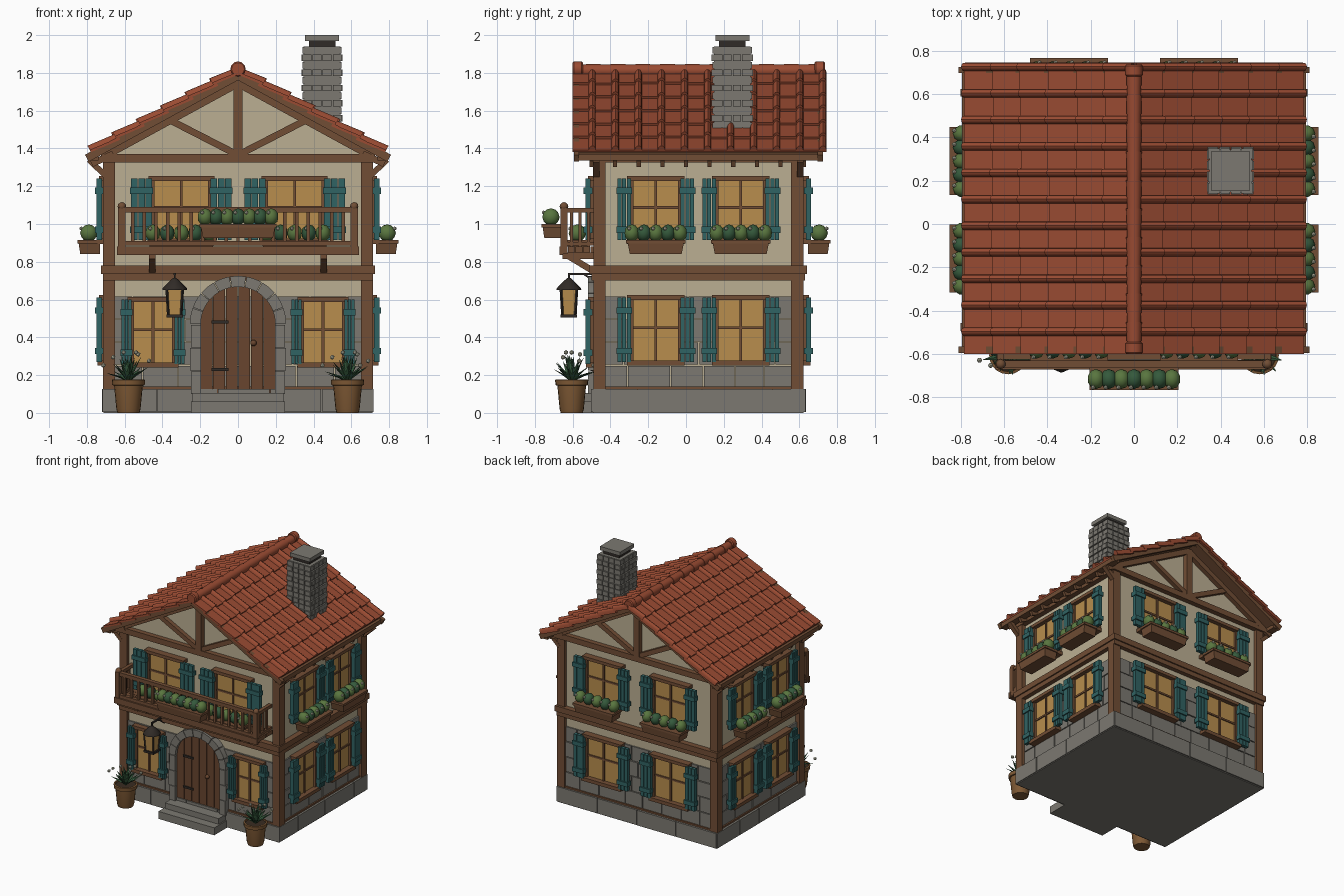
import bpy, bmesh, random
from math import sin, cos, pi, sqrt, atan2, radians
from mathutils import Matrix, Vector

if "Cube" in bpy.data.objects:
    bpy.data.objects.remove(bpy.data.objects["Cube"])

random.seed(4)
COL = dict(plaster=(.50, .43, .29), stone=(.20, .19, .165), wood=(.165, .075, .035), door=(.14, .06, .028),
           tile=(.32, .07, .032), teal=(.03, .125, .125), glass=(.48, .27, .075), iron=(.03, .024, .02),
           leaf=(.10, .18, .05), fern=(.035, .10, .045), bud=(.55, .55, .42), clay=(.21, .10, .035), soil=(.04, .025, .015))
MATS = {}
for k, c in COL.items():
    MATS[k] = bpy.data.materials.new(k)
    MATS[k].diffuse_color = (*c, 1)
PARTS = {}
I = Matrix()


def part(name, mat):
    return PARTS.setdefault(name, (bmesh.new(), mat))[0]


def loft(name, mat, M, rings):
    bm = part(name, mat)
    vs = [[bm.verts.new(M @ Vector(p)) for p in r] for r in rings]
    n = len(vs[0])
    for a, b in zip(vs, vs[1:]):
        for i in range(n):
            bm.faces.new((a[i], a[(i + 1) % n], b[(i + 1) % n], b[i]))
    bm.faces.new(vs[0][::-1])
    bm.faces.new(vs[-1])


def box(name, mat, M, x0, x1, y0, y1, z0, z1):
    loft(name, mat, M, [[(x0, y0, z), (x1, y0, z), (x1, y1, z), (x0, y1, z)] for z in (z0, z1)])


def prism(name, mat, M, pts, y0, y1):
    loft(name, mat, M, [[(x, y, z) for x, z in pts] for y in (y0, y1)])


def lathe(name, mat, M, prof, n=16):
    loft(name, mat, M, [[(r * cos(2 * pi * i / n), r * sin(2 * pi * i / n), z) for i in range(n)] for r, z in prof])


def beam(name, mat, M, p, q, w, t):
    p, q = Vector(p), Vector(q)
    R = Matrix.Translation(p) @ (q - p).to_track_quat('X', 'Z').to_matrix().to_4x4()
    box(name, mat, M @ R, 0, (q - p).length, -w / 2, w / 2, -t / 2, t / 2)


def ball(name, mat, M, p, r, sub=2, sc=(1, 1, 1)):
    bmesh.ops.create_icosphere(part(name, mat), subdivisions=sub, radius=r,
                               matrix=M @ Matrix.Translation(p) @ Matrix.Diagonal((*sc, 1)))


# Facade frames: local x runs along the wall, -y points outwards, wall face at y = 0
CY = .065
def facade(k):
    return Matrix.Translation((0, CY, 0)) @ Matrix.Rotation(k * pi / 2, 4, 'Z') @ Matrix.Translation((0, -(.53, .68)[k % 2], 0))
F = [facade(k) for k in range(4)]
HW = (.68, .53)


def stones(name, M, hw, z0, z1, rows, width, out):
    h = (z1 - z0) / rows
    for r in range(rows):
        x = -hw
        while x < hw - .02:
            w = width * random.uniform(.75, 1.25) * (.6 if x == -hw and r % 2 else 1)
            e = hw if hw - x - w < width * .4 else x + w
            box(name, 'stone', M, x + .003, e - .003, -out * random.uniform(.8, 1.1), .01, z0 + r * h + .003, z0 + (r + 1) * h - .003)
            x = e


def flower_box(M, u, hw, y0, y1, z0, z1, n):
    loft('flower_boxes', 'wood', M, [[(u - a, y0 + b, z), (u + a, y0 + b, z), (u + a, y1, z), (u - a, y1, z)]
                                     for a, b, z in ((hw - .02, .015, z0), (hw - .008, 0.006, z1 - .015))])
    box('flower_box_rims', 'wood', M, u - hw, u + hw, y0, y1, z1 - .018, z1)
    for i in range(n):
        x = u + (hw - .03) * (2 * i / (n - 1) - 1)
        nm, mt = (('light_shrubs', 'leaf'), ('dark_shrubs', 'fern'))[i % 2]
        ym = (y0 + y1) / 2
        ball(nm, mt, M, (x, ym, z1 + .037), .042, 2, (.95, 1.1, 1.1))
        for d in (-.014, .016):
            ball('shrub_buds', 'bud', M, (x + d, ym - .025 + d, z1 + .075 - abs(d)), .011, 1)


def window(M, u, z0, z1, w, sw, boxed):
    box('window_glass', 'glass', M, u - w, u + w, -.022, 0, z0, z1)
    for s in (-1, 1):
        a, b = sorted((u + s * (w - .004), u + s * (w + .02)))
        box('window_frames', 'wood', M, a, b, -.04, 0, z0, z1)
        # plank shutters with two battens
        x0 = u + s * (w + .008) if s > 0 else u - w - .008 - sw
        for i in range(3):
            box('shutters', 'teal', M, x0 + i * sw / 3 + .002, x0 + (i + 1) * sw / 3 - .002, -.068, -.04, z0, z1)
        for f in (.17, .8):
            z = z0 + f * (z1 - z0)
            box('shutter_battens', 'teal', M, x0 - .004, x0 + sw + .004, -.078, -.03, z - .017, z + .017)
    box('window_lintels', 'wood', M, u - w - .03, u + w + .03, -.055, 0, z1 - .012, z1 + .013)
    box('window_sills', 'wood', M, u - w - .03, u + w + .03, -.065, 0, z0 - .02, z0 + .008)
    box('window_bars', 'wood', M, u - .007, u + .007, -.032, 0, z0, z1)
    zm = z0 + .53 * (z1 - z0)
    box('window_bars', 'wood', M, u - w, u + w, -.03, 0, zm - .007, zm + .007)
    if boxed:
        flower_box(M, u, w + .035, -.17, -.05, z0 - .075, z0, 5)


# Walls, stone courses, plinth, beams
prism('plaster_walls', 'plaster', I, [(-.68, .1), (.68, .1), (.68, 1.395), (0, 1.77), (-.68, 1.395)], CY - .53, CY + .53)
box('plinth', 'stone', I, -.712, .712, CY - .557, CY + .557, 0, .125)
for k, M in enumerate(F):
    hw = HW[k % 2]
    stones('ground_floor_stones', M, hw, .13, .62, 4, .2, .012)
    stones('plinth_stones', M @ Matrix.Translation((0, -.026, 0)), hw + .035, .003, .13, 1, .3, .013)
    for z0, z1, o in ((.70, .735, .035), (.735, .78, .045)):
        box('floor_beams', 'wood', M, -hw - o, hw + o, -o, 0, z0, z1)
    box('wall_plates', 'wood', M, -hw - .04, hw + .04, -.04, 0, 1.325, 1.37)
    box('sole_beams', 'wood', M, -hw, hw, -.022, 0, .125, .14)
    if k == 0:
        for u in (-.3, .3):
            window(M, u, .915, 1.24, .145, .115, True)
        for u in (-.45, .45):
            window(M, u, .26, .6, .105, .055, False)
    else:
        u, w, s = (.225, .122, .075) if k % 2 else (.3, .145, .09)
        for x in (-u, u):
            window(M, x, .915, 1.24, w, s, True)
            window(M, x, .27, .61, w, s, False)
for sx in (-1, 1):
    for sy in (-1, 1):
        x, y = sx * .683, CY + sy * .523
        box('corner_posts', 'wood', I, x - .033, x + .033, y - .033, y + .033, .1, 1.35)

# Roof: deck, gable timbers, eaves, tiles
prism('roof_deck', 'wood', I, [(0, 1.80), (.77, 1.376), (.77, 1.346), (0, 1.77), (-.77, 1.346), (-.77, 1.376)], -.575, .705)
for M in (F[0], F[2]):
    box('gable_timbers', 'wood', M, -.025, .025, -.04, 0, 1.36, 1.76)
    for s in (-1, 1):
        beam('gable_timbers', 'wood', M, (0, -.018, 1.365), (s * .38, -.018, 1.56), .034, .036)
        beam('gable_timbers', 'wood', M, (0, -.02, 1.745), (s * .72, -.02, 1.352), .036, .04)
        beam('bargeboards', 'wood', M, (0, -.115, 1.785), (s * .80, -.115, 1.348), .028, .042)
        beam('eave_brackets', 'wood', M, (s * .70, -.01, 1.255), (s * .79, -.01, 1.34), .035, .03)
for s in (-1, 1):
    beam('eave_purlins', 'wood', I, (s * .765, -.58, 1.353), (s * .765, .715, 1.353), .055, .035)
    for i in range(10):
        y = -.5 + i * .125
        beam('rafter_tails', 'wood', I, (s * .66, y, 1.372), (s * .775, y, 1.318), .022, .035)
a = atan2(.43, .78)
SL = Matrix(((cos(a), 0, sin(a), 0), (0, 1, 0, 0), (-sin(a), 0, cos(a), 1.808), (0, 0, 0, 1)))
prof = [(0, -.012), (0, .002), (.084, .002), (.088, .014), (.096, .024), (.105, .027), (.114, .023), (.121, .012), (.123, -.012)]
rows, cols, L = 6, 11, .888 / 6
for side in (1, -1):
    S = Matrix.Diagonal((side, 1, 1, 1)) @ SL
    for r in range(rows):
        for c in range(cols):
            y0, j = -.60 + c * 1.343 / cols, random.uniform(-.006, .006)
            s1 = (r + 1) * L + (j if r < rows - 1 else 0)
            loft('roof_tiles', 'tile', S, [[(s, y0 + y, n + h) for y, n in prof] for s, h in ((max(r * L - .02, .005), -.004), (s1, .013))])
for i in range(10):
    y = -.59 + i * .131
    R = Matrix.Translation((0, y, 1.812)) @ Matrix.Rotation(-pi / 2, 4, 'X')
    lathe('ridge_tiles', 'tile', R, [(.032, 0), (.036, .138)], 12)
for y in (-.60, .68):
    lathe('ridge_ends', 'tile', Matrix.Translation((0, y, 1.82)) @ Matrix.Rotation(-pi / 2, 4, 'X'), [(.034, 0), (.041, .008), (.041, .048), (.034, .056)], 12)

# Chimney
C = Matrix.Translation((.445, .245, 0))
box('chimney_core', 'stone', C, -.097, .097, -.097, .097, 1.42, 1.94)
for k in range(4):
    M = C @ Matrix.Rotation(k * pi / 2, 4, 'Z') @ Matrix.Translation((0, -.097, 0))
    for r in range(11):
        z, e = 1.5 + r * .04, .108 if (r + k) % 2 else .097
        for i in range(4):
            x0, x1 = -e + i * e / 2, -e + (i + 1) * e / 2
            box('chimney_stones', 'stone', M, x0 + .003, x1 - .003, -.012 if r % 2 else -.007, .005, z + .003, z + .037)
box('chimney_neck', 'iron', C, -.07, .07, -.07, .07, 1.93, 1.975)
box('chimney_cap', 'stone', C, -.09, .09, -.09, .09, 1.97, 2.0)

# Arched door with stone surround and steps
M = F[0]
for i in range(6):
    x0, x1 = -.2 + i / 15 + .002, -.2 + (i + 1) / 15 - .002
    xs = [x0 + (x1 - x0) * t / 4 for t in range(5)]
    prism('door_planks', 'door', M, [(x1, .1), (x0, .1)] + [(x, .47 + sqrt(max(.202 ** 2 - x * x, 0))) for x in xs], -.03, 0)
for i in range(9):
    t0, t1 = pi * i / 9 + .008, pi * (i + 1) / 9 - .008
    ts = [t0 + (t1 - t0) * t / 3 for t in range(4)]
    prism('door_arch_stones', 'stone', M, [(.197 * cos(t), .47 + .197 * sin(t)) for t in ts] +
          [(.255 * cos(t), .47 + .255 * sin(t)) for t in ts[::-1]], -.055, 0)
for s in (-1, 1):
    for i in range(3):
        a0, a1 = sorted((s * .197, s * (.255 if i % 2 else .25)))
        box('door_jamb_stones', 'stone', M, a0, a1, -.055, 0, .1 + i * .1233, .22 + i * .1233)
for z in (.23, .48):
    box('door_hinges', 'iron', M, -.14, -.05, -.04, -.02, z - .008, z + .008)
ball('door_knob', 'door', M, (.082, -.045, .37), .017)
box('lower_step', 'stone', M, -.25, .25, -.195, 0, 0, .06)
box('upper_step', 'stone', M, -.24, .24, -.125, 0, .06, .105)

# Balcony
for i in range(5):
    box('balcony_floor', 'wood', M, -.635, .635, -.2 + i * .04, -.163 + i * .04, .85, .88)
box('balcony_edge', 'wood', M, -.64, .64, -.205, -.185, .835, .882)
for z0, z1 in ((.885, .91), (1.06, 1.09)):
    box('balcony_rails', 'wood', M, -.63, .63, -.198, -.165, z0, z1)
for s in (-1, 1):
    x = s * .615
    for z0, z1 in ((.885, .905), (1.06, 1.085)):
        box('balcony_side_rails', 'wood', M, x - .014, x + .014, -.18, 0, z0, z1)
    box('balcony_posts', 'wood', M, x - .019, x + .019, -.2, -.162, .84, 1.085)
    ball('balcony_post_balls', 'wood', M, (x, -.181, 1.093), .023)
    for y in (-.05, -.095, -.14):
        box('balusters', 'wood', M, x - .008, x + .008, y - .008, y + .008, .88, 1.07)
    beam('balcony_brackets', 'wood', M, (s * .455, 0, .735), (s * .455, -.165, .835), .034, .034)
    box('balcony_joists', 'wood', M, s * .455 - .017, s * .455 + .017, -.19, 0, .815, .85)
for i in range(19):
    x = -.558 + i * .062
    box('balusters', 'wood', M, x - .009, x + .009, -.19, -.172, .9, 1.07)
flower_box(M, 0, .205, -.3, -.2, .925, 1.0, 7)

# Lantern
LT = M @ Matrix.Translation((-.335, -.155, 0))
beam('lantern_arm', 'iron', LT, (0, .155, .735), (0, -.005, .735), .012, .012)
beam('lantern_arm', 'iron', LT, (0, .155, .68), (0, .08, .735), .01, .01)
box('lantern_hook', 'iron', LT, -.005, .005, -.005, .005, .7, .74)
lathe('lantern_roof', 'iron', LT, [(.066, .65), (.064, .66), (.03, .695), (.008, .715)], 8)
loft('lantern_glass', 'glass', LT, [[(-r, -r, z), (r, -r, z), (r, r, z), (-r, r, z)] for r, z in ((.032, .52), (.04, .65))])
box('lantern_base', 'iron', LT, -.044, .044, -.044, .044, .505, .522)
for sx in (-1, 1):
    for sy in (-1, 1):
        beam('lantern_frame', 'iron', LT, (sx * .034, sy * .034, .515), (sx * .042, sy * .042, .652), .01, .01)

# Potted plants
for s in (-1, 1):
    P = Matrix.Translation((s * .58, -.605, 0))
    lathe('pots', 'clay', P, [(.058, 0), (.064, .02), (.076, .145), (.086, .147), (.088, .175), (.076, .178), (.074, .165)], 20)
    lathe('pot_soil', 'soil', P, [(.07, .15), (.074, .168)], 20)
    for i in range(26):
        t, lean = i * 2.4, .25 + .75 * (i % 5) / 4
        d = Vector((cos(t) * sin(lean), sin(t) * sin(lean), cos(lean)))
        n = Vector((-sin(t), cos(t), 0))
        k = d.cross(n)
        l = random.uniform(.12, .16)
        rings = []
        for f, w in ((0, .006), (.45, .014), (1, .001)):
            c = Vector((0, 0, .165)) + d * l * f - Vector((0, 0, .03 * f * f * lean))
            rings.append([c + n * w, c + k * w * .35, c - n * w, c - k * w * .35])
        loft('pot_leaves', 'fern', P, rings)
        if i % 4 == 0:
            ball('pot_flowers', 'bud', P, Vector((0, 0, .165)) + d * .16, .013, 1)

# Turn every collected part into an object
for name, (bm, mat) in PARTS.items():
    bmesh.ops.recalc_face_normals(bm, faces=bm.faces)
    me = bpy.data.meshes.new(name)
    bm.to_mesh(me)
    bm.free()
    me.materials.append(MATS[mat])
    me.shade_smooth()
    me.set_sharp_from_angle(angle=radians(35))
    bpy.context.collection.objects.link(bpy.data.objects.new(name, me))

for m in bpy.data.materials:
    if m.users and not m.is_grease_pencil:
        m.use_nodes = True
        m.node_tree.nodes["Principled BSDF"].inputs["Base Color"].default_value = m.diffuse_color
